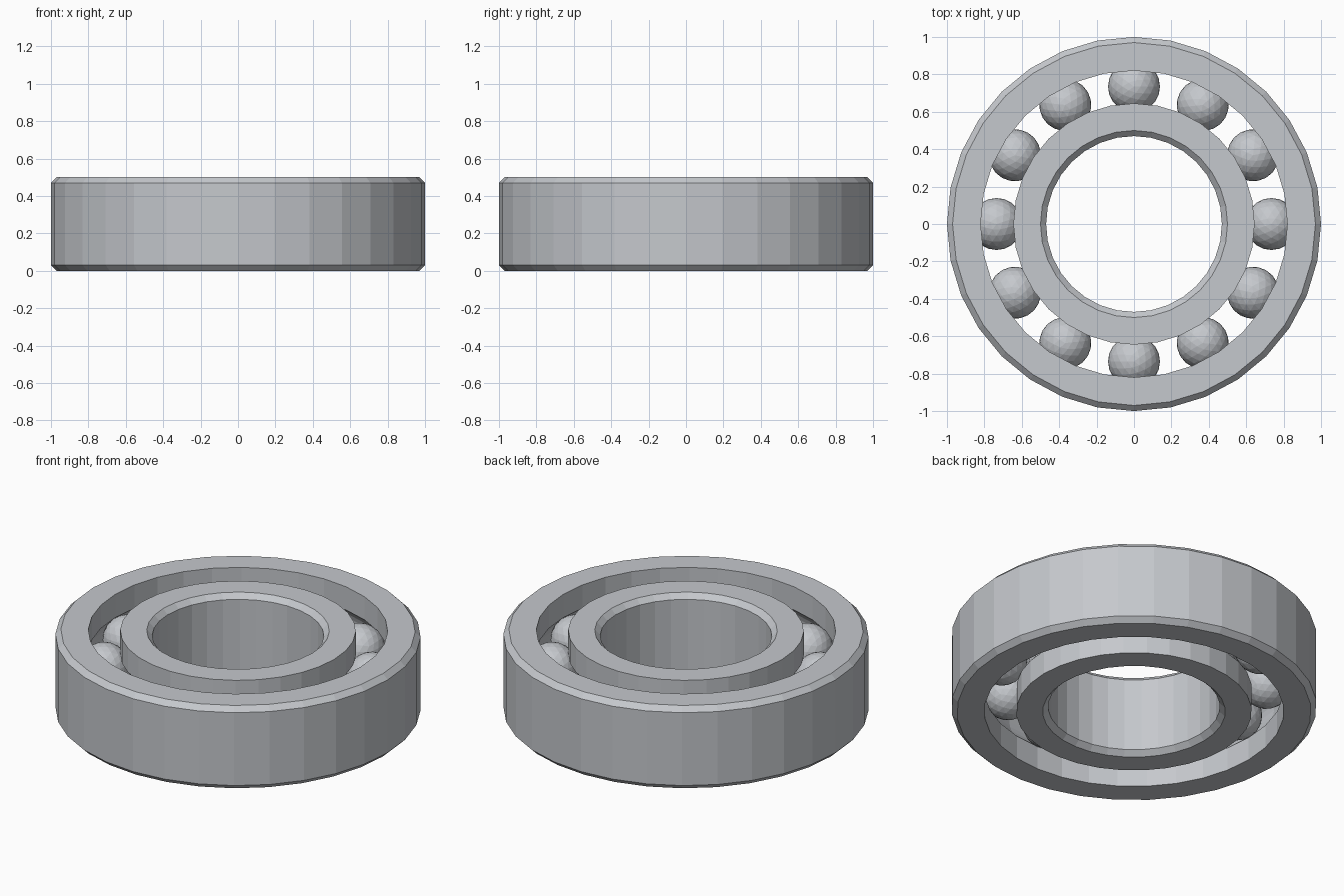
import bpy, bmesh, math
from mathutils import Matrix

cube = bpy.data.objects.get("Cube")
if cube:
    bpy.data.objects.remove(cube, do_unlink=True)

HEIGHT, MID = 0.5, 0.25
OUTER, BORE = 1.0, 0.47
OUTER_LIP, INNER_LIP = 0.82, 0.645   # facing walls of the two rings
CHAMFER = 0.03
PITCH, BALL_R, BALLS = 0.735, 0.139, 12
SEGMENTS = 32

steel = bpy.data.materials.new("brushed steel")
steel.use_nodes = True
color = (0.56, 0.58, 0.61, 1)
steel.diffuse_color = color
steel.node_tree.nodes["Principled BSDF"].inputs["Base Color"].default_value = color


def add_object(name, bm):
    bmesh.ops.recalc_face_normals(bm, faces=bm.faces)
    mesh = bpy.data.meshes.new(name)
    bm.to_mesh(mesh)
    bm.free()
    mesh.materials.append(steel)
    obj = bpy.data.objects.new(name, mesh)
    bpy.context.collection.objects.link(obj)
    return obj


def race(name, plain, lip):
    """Lathe a ring: chamfered on the plain side, ball groove on the lip side."""
    side = 1 if plain > lip else -1
    edge = plain - side * CHAMFER
    profile = [(lip, 0), (edge, 0), (plain, CHAMFER),
               (plain, HEIGHT - CHAMFER), (edge, HEIGHT), (lip, HEIGHT)]
    # groove arc follows the balls
    half = math.acos(abs(lip - PITCH) / BALL_R)
    steps = 8
    for i in range(steps + 1):
        a = half * (1 - 2 * i / steps)
        profile.append((PITCH + side * BALL_R * math.cos(a),
                        MID + BALL_R * math.sin(a)))
    bm = bmesh.new()
    loops = []
    for s in range(SEGMENTS):
        t = math.tau * s / SEGMENTS
        loops.append([bm.verts.new((r * math.cos(t), r * math.sin(t), z))
                      for r, z in profile])
    n = len(profile)
    for s in range(SEGMENTS):
        a, b = loops[s], loops[(s + 1) % SEGMENTS]
        for i in range(n):
            j = (i + 1) % n
            bm.faces.new((a[i], b[i], b[j], a[j]))
    return add_object(name, bm)


# Rings
race("outer_ring", OUTER, OUTER_LIP)
race("inner_ring", BORE, INNER_LIP)

# Balls
for k in range(BALLS):
    bm = bmesh.new()
    place = (Matrix.Rotation(math.tau * k / BALLS, 4, 'Z')
             @ Matrix.Translation((0, PITCH, MID)))
    bmesh.ops.create_icosphere(bm, subdivisions=3, radius=BALL_R, matrix=place)
    add_object(f"ball_{k + 1}", bm)
